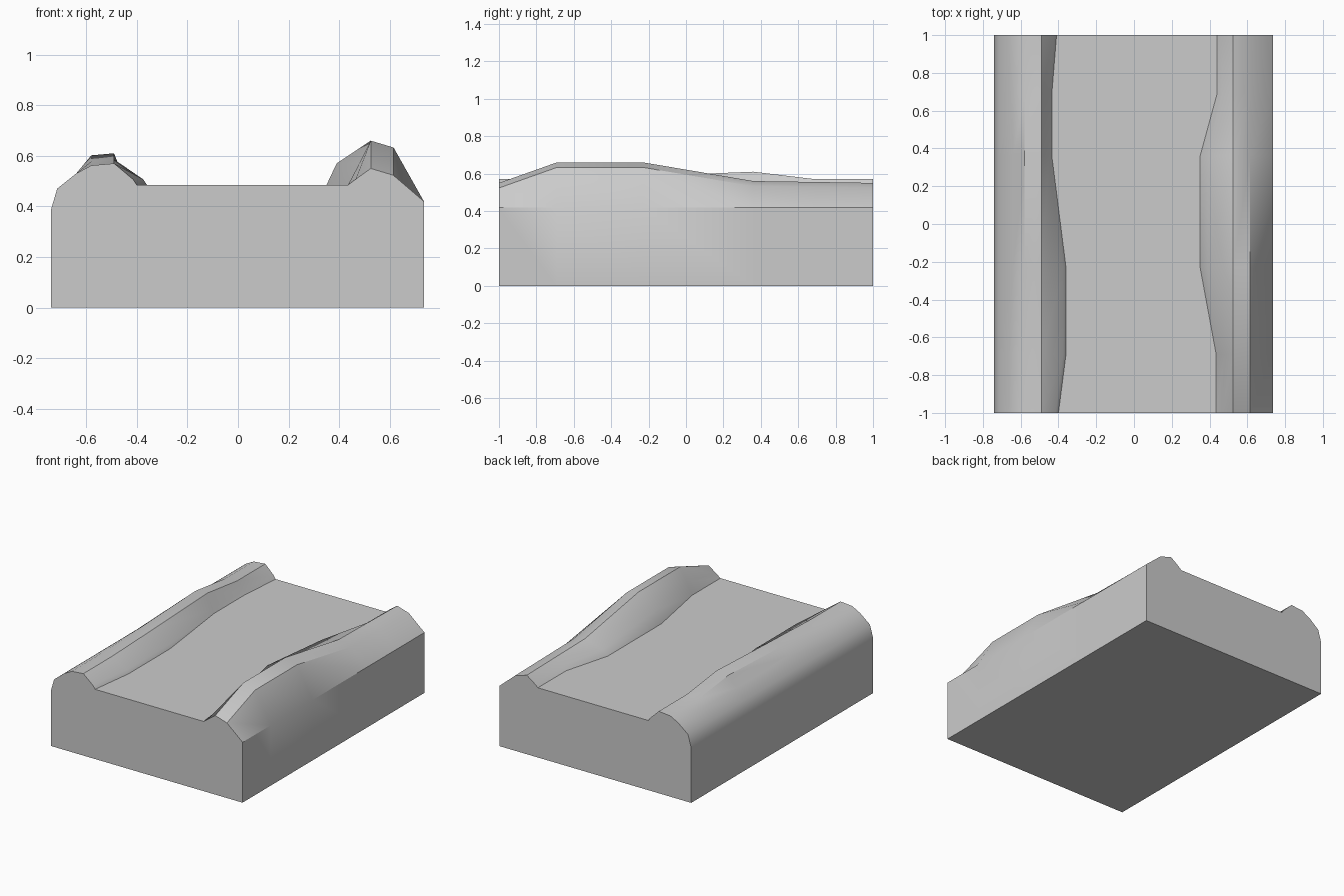
import bpy, bmesh, math

if "Cube" in bpy.data.objects:
    bpy.data.objects.remove(bpy.data.objects["Cube"])

# Per station along the length: y, left foot x, left crest z,
# right foot x, right inner shoulder (x, z), right crest z
stations = [
    (-1.00, -0.40, 0.570, 0.435, (0.465, 0.507), 0.55),
    (-0.69, -0.36, 0.570, 0.435, (0.480, 0.570), 0.66),
    (-0.23, -0.36, 0.586, 0.350, (0.390, 0.570), 0.66),
    (0.36, -0.435, 0.610, 0.350, (0.390, 0.520), 0.56),
    (0.69, -0.435, 0.570, 0.440, (0.465, 0.510), 0.555),
    (1.00, -0.41, 0.570, 0.440, (0.465, 0.507), 0.55),
]
FLOOR = 0.485


def section(y, lf, lz, rf, shoulder, rz):
    """Closed cross-section: base, left bank, flat bed, right bank."""
    pts = [(-0.74, 0), (-0.74, 0.385), (-0.715, 0.47), (-0.64, 0.53),
           (-0.58, lz - 0.008), (-0.49, lz), (lf - 0.015, 0.507), (lf, FLOOR),
           (rf, FLOOR), shoulder, (0.525, rz), (0.615, rz - 0.027),
           (0.735, 0.42), (0.735, 0)]
    return [(x, y, z) for x, z in pts]


# Loft the sections into one solid block
bm = bmesh.new()
rings = [[bm.verts.new(p) for p in section(*s)] for s in stations]
for a, b in zip(rings, rings[1:]):
    for i in range(len(a)):
        j = (i + 1) % len(a)
        bm.faces.new((a[i], a[j], b[j], b[i]))
bm.faces.new(rings[0])
bm.faces.new(rings[-1][::-1])
bmesh.ops.recalc_face_normals(bm, faces=bm.faces)

mesh = bpy.data.meshes.new("channel_block")
bm.to_mesh(mesh)
bm.free()
block = bpy.data.objects.new("channel_block", mesh)
bpy.context.collection.objects.link(block)

# Smooth banks with crisp outer edges
bpy.context.view_layer.objects.active = block
block.select_set(True)
bpy.ops.object.shade_smooth_by_angle(angle=math.radians(35))
